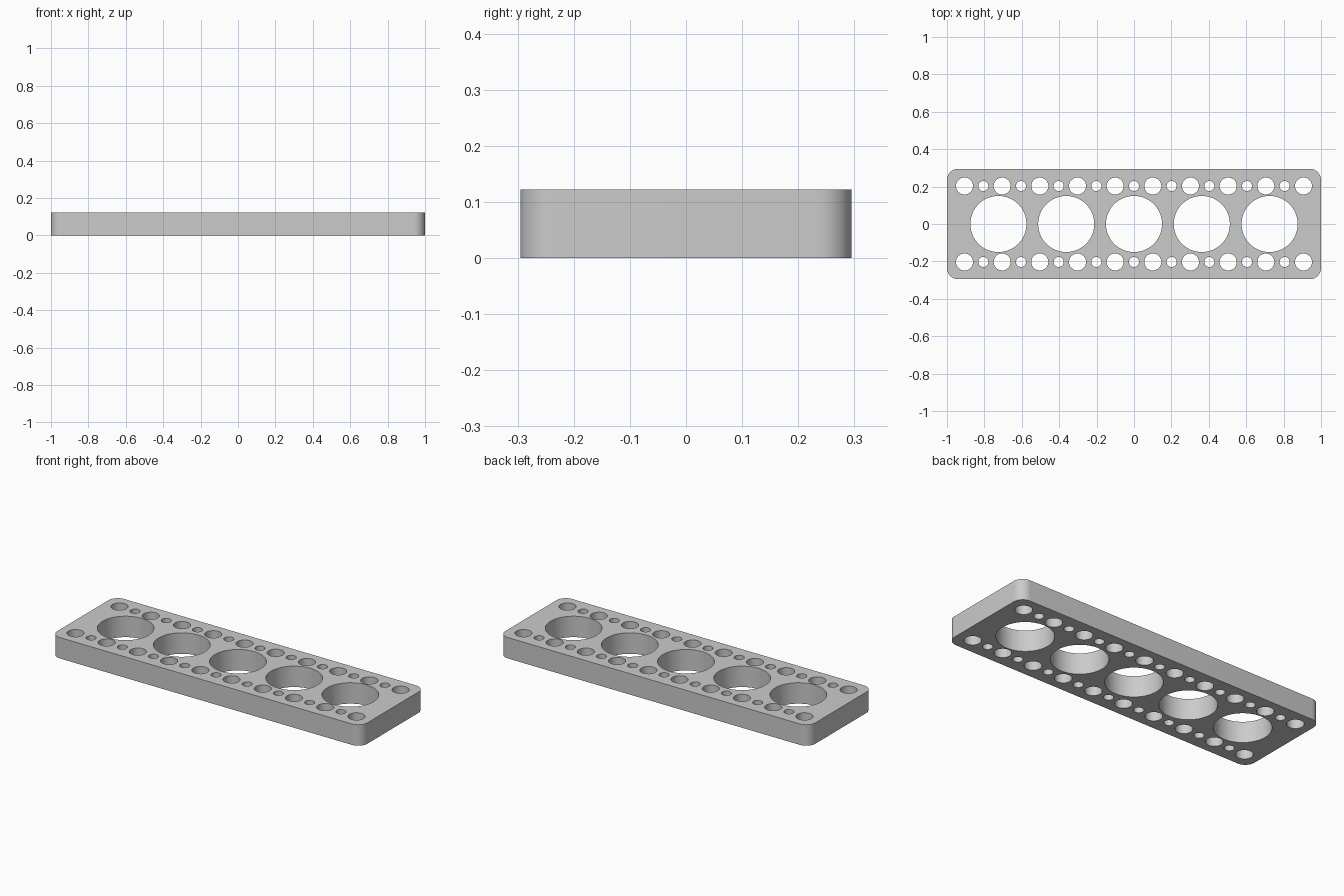
import bpy, bmesh, math

LENGTH, WIDTH, HEIGHT, CORNER = 2.0, 0.59, 0.122, 0.06
ROW_Y = 0.203      # offset of the two rows of small holes
PITCH = 0.2014     # spacing of the medium holes
BIG_PITCH = 0.3625

cube = bpy.data.objects.get("Cube")
if cube:
    bpy.data.objects.remove(cube, do_unlink=True)

steel = bpy.data.materials.new("grey_metal")
steel.use_nodes = True
grey = (0.6, 0.6, 0.6, 1)
steel.diffuse_color = grey
steel.node_tree.nodes["Principled BSDF"].inputs["Base Color"].default_value = grey


def arc(cx, cy, radius, start, sweep, count):
    """Points along an arc, both ends included."""
    angles = [start + sweep * i / count for i in range(count + 1)]
    return [(cx + radius * math.cos(a), cy + radius * math.sin(a)) for a in angles]


def add_loop(curve, points):
    spline = curve.splines.new("POLY")
    spline.points.add(len(points) - 1)
    for p, (x, y) in zip(spline.points, points):
        p.co = (x, y, 0, 1)
    spline.use_cyclic_u = True


def add_hole(curve, x, y, radius, sides):
    add_loop(curve, arc(x, y, radius, 0, math.tau, sides)[:-1])


profile = bpy.data.curves.new("plate_profile", "CURVE")
profile.dimensions = "2D"
profile.fill_mode = "BOTH"
profile.extrude = HEIGHT / 2

# Rounded rectangle outline
outline = []
for i, (sx, sy) in enumerate([(1, 1), (-1, 1), (-1, -1), (1, -1)]):
    outline += arc(sx * (LENGTH / 2 - CORNER), sy * (WIDTH / 2 - CORNER),
                   CORNER, i * math.pi / 2, math.pi / 2, 12)
add_loop(profile, outline)

# Large holes along the middle
for i in range(5):
    add_hole(profile, (i - 2) * BIG_PITCH, 0, 0.15, 64)

# Alternating medium and small holes along both edges
for y in (-ROW_Y, ROW_Y):
    for i in range(19):
        radius, sides = (0.027, 24) if i % 2 else (0.0455, 32)
        add_hole(profile, (i - 9) * PITCH / 2, y, radius, sides)

# Turn the filled profile into one welded mesh
plate = bpy.data.objects.new("perforated_plate", profile)
bpy.context.collection.objects.link(plate)
plate.location.z = HEIGHT / 2
bpy.ops.object.select_all(action="DESELECT")
plate.select_set(True)
bpy.context.view_layer.objects.active = plate
bpy.ops.object.convert(target="MESH")
plate = bpy.context.object
bm = bmesh.new()
bm.from_mesh(plate.data)
bmesh.ops.remove_doubles(bm, verts=bm.verts, dist=0.0001)
bmesh.ops.recalc_face_normals(bm, faces=bm.faces)
bm.to_mesh(plate.data)
bm.free()
plate.data.materials.clear()
plate.data.materials.append(steel)
bpy.ops.object.shade_smooth_by_angle(angle=math.radians(35))
